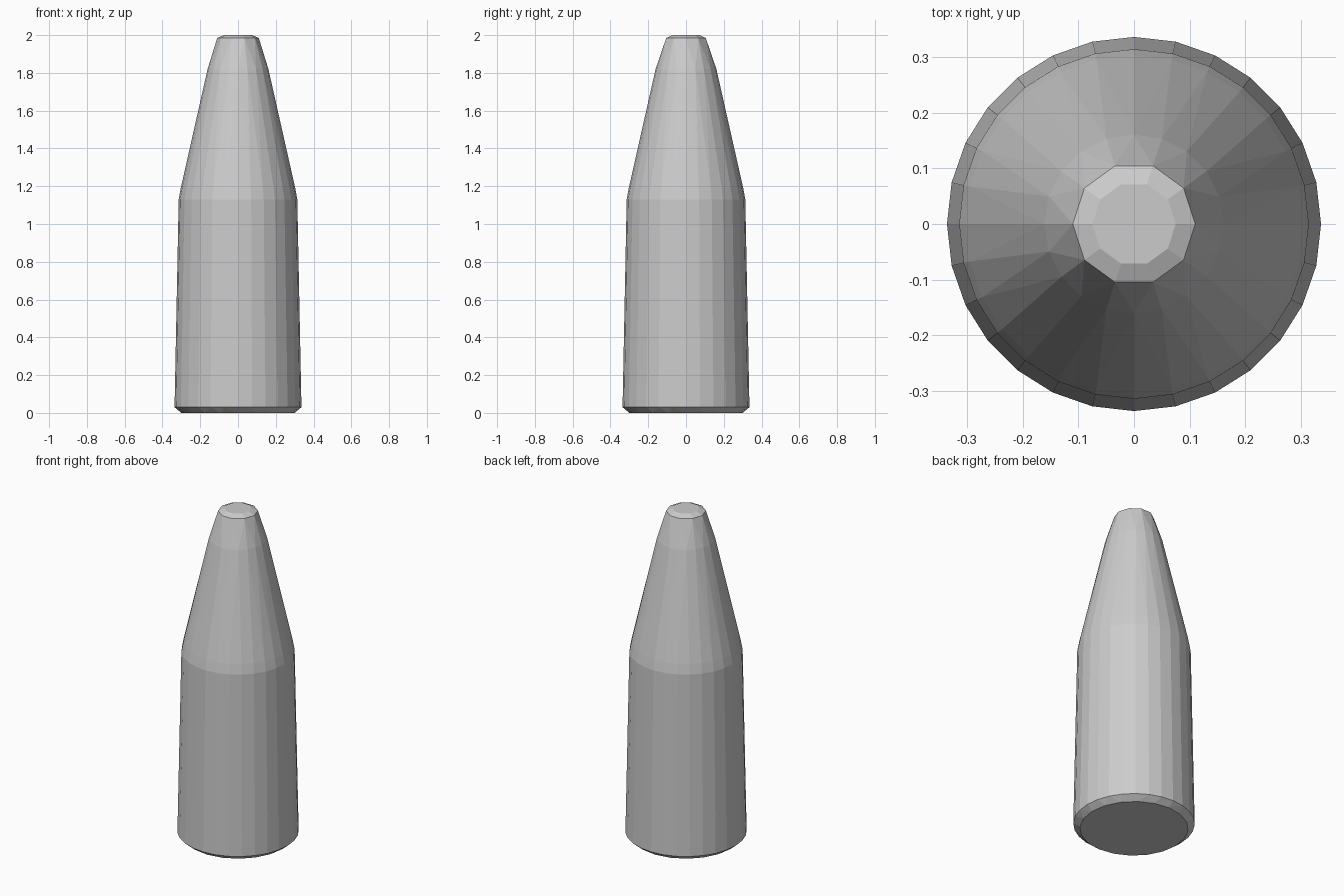
import bpy
import bmesh
from math import cos, sin, tau

cube = bpy.data.objects.get("Cube")
if cube:
    bpy.data.objects.remove(cube, do_unlink=True)

# Plain grey material
grey = bpy.data.materials.new("plain_grey")
grey.use_nodes = True
colour = (0.6, 0.6, 0.6, 1)
grey.diffuse_color = colour
grey.node_tree.nodes["Principled BSDF"].inputs["Base Color"].default_value = colour

# Body profile, bottom to top: height, radius, number of sides
rings = [
    (0.0, 0.30, 20),     # flat base
    (0.03, 0.336, 28),   # chamfered foot
    (1.13, 0.314, 28),   # top of straight wall
    (1.19, 0.303, 28),   # shoulder
    (1.82, 0.161, 20),   # upper taper
    (1.985, 0.11, 10),   # rim of the tip
    (2.0, 0.075, 10),    # blunt tip
]

# The body is convex, so its faceted skin is the hull of the rings
bm = bmesh.new()
for z, radius, sides in rings:
    for i in range(sides):
        a = tau * i / sides
        bm.verts.new((radius * cos(a), radius * sin(a), z))
hull = bmesh.ops.convex_hull(bm, input=bm.verts)
loose = [v for v in bm.verts if not v.link_faces]
bmesh.ops.delete(bm, geom=loose, context="VERTS")
bmesh.ops.dissolve_limit(bm, angle_limit=0.01, verts=bm.verts, edges=bm.edges)
bmesh.ops.recalc_face_normals(bm, faces=bm.faces)

mesh = bpy.data.meshes.new("tapered_body")
bm.to_mesh(mesh)
bm.free()
mesh.materials.append(grey)
body = bpy.data.objects.new("tapered_body", mesh)
bpy.context.collection.objects.link(body)
